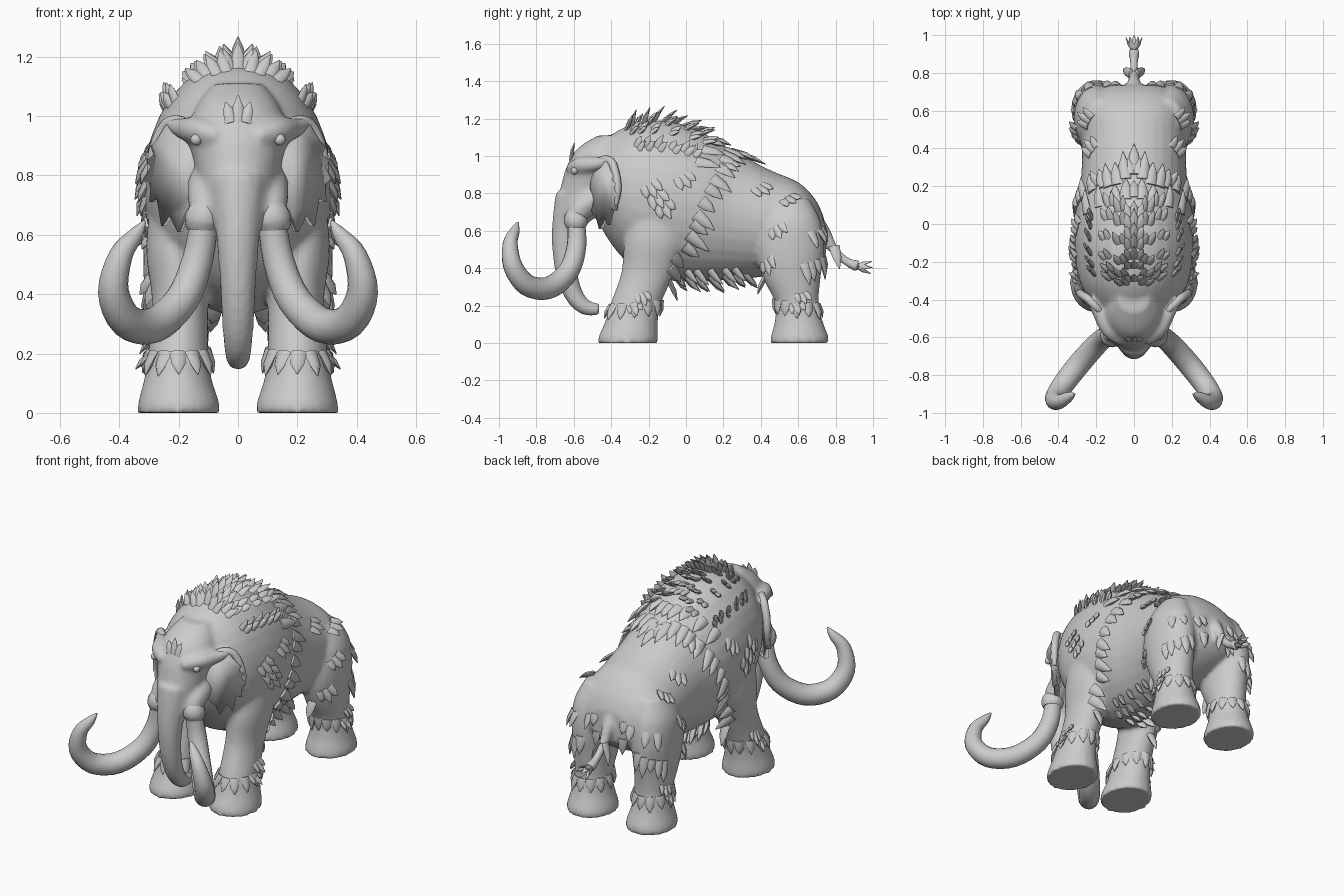
import bpy, bmesh, math, random
from mathutils import Vector as V
from mathutils.bvhtree import BVHTree

if "Cube" in bpy.data.objects:
    bpy.data.objects.remove(bpy.data.objects["Cube"])

random.seed(4)
X = V((1, 0, 0))


def catmull(rows, n=4):
    """Smoothly resample a list of number tuples."""
    out = []
    for i in range(len(rows) - 1):
        a, b, c, d = (rows[max(0, min(len(rows) - 1, i + k))] for k in (-1, 0, 1, 2))
        for j in range(n):
            t = j / n
            out.append([0.5 * (2 * q + (r - p) * t + (2 * p - 5 * q + 4 * r - s) * t * t
                               + (3 * q - p - 3 * r + s) * t ** 3)
                        for p, q, r, s in zip(a, b, c, d)])
    return out + [list(rows[-1])]


def loft(bm, rings, seg=20):
    """Skin closed rings given as (centre, u radius, v radius)."""
    loops = []
    for c, u, v in rings:
        loops.append([bm.verts.new(c + u * math.cos(a) + v * math.sin(a))
                      for a in (2 * math.pi * k / seg for k in range(seg))])
    for a, b in zip(loops, loops[1:]):
        for k in range(seg):
            m = (k + 1) % seg
            bm.faces.new((a[k], a[m], b[m], b[k]))
    bm.faces.new(loops[0])
    bm.faces.new(loops[-1])


def tube(bm, pts, ref=X, seg=16):
    """Tapered tube through (x, y, z, radius) points."""
    p = catmull(pts)
    rings = []
    for i, q in enumerate(p):
        t = (V(p[min(i + 1, len(p) - 1)][:3]) - V(p[max(i - 1, 0)][:3])).normalized()
        v = t.cross(ref).normalized()
        rings.append((V(q[:3]), v.cross(t) * q[3], v * q[3]))
    loft(bm, rings, seg)


def finish(name, bm, mirror=False, angle=60):
    bmesh.ops.recalc_face_normals(bm, faces=bm.faces)
    me = bpy.data.meshes.new(name)
    bm.to_mesh(me)
    bm.free()
    ob = bpy.data.objects.new(name, me)
    bpy.context.collection.objects.link(ob)
    bpy.ops.object.select_all(action='DESELECT')
    ob.select_set(True)
    bpy.context.view_layer.objects.active = ob
    bpy.ops.object.shade_smooth_by_angle(angle=math.radians(angle))
    if mirror:
        ob.modifiers.new("mirror", 'MIRROR').use_mirror_merge = False
    return ob


# torso: y, top, bottom, half width
bm = bmesh.new()
torso = [(-.48, 1.05, .68, .15), (-.42, 1.1, .56, .22), (-.3, 1.165, .42, .29),
         (-.12, 1.19, .34, .318), (.06, 1.14, .33, .31), (.25, 1.03, .34, .28),
         (.45, .925, .36, .275), (.6, .86, .4, .27), (.69, .77, .45, .22), (.735, .68, .5, .13)]
loft(bm, [(V((0, y, (t + b) / 2)), X * w, V((0, 0, (t - b) / 2)))
          for y, t, b, w in catmull(torso)], 32)

# head: z, front, back, half width
head = [(1.11, -.47, -.33, .08), (1.04, -.58, -.3, .135), (.94, -.64, -.3, .17),
        (.85, -.665, -.32, .15), (.75, -.69, -.38, .125), (.66, -.705, -.5, .095),
        (.6, -.71, -.57, .07)]
loft(bm, [(V((0, (f + b) / 2, z)), X * w, V((0, (b - f) / 2, 0)))
          for z, f, b, w in catmull(head)], 28)

# trunk
tube(bm, [(0, -.6, .78, .1), (0, -.635, .65, .08), (0, -.65, .5, .065), (0, -.635, .36, .057),
          (0, -.595, .25, .05), (0, -.535, .19, .042), (0, -.465, .18, .032)])

# legs: z, front, back, inner x, outer x
front_leg = [(0, -.47, -.15, .06, .34), (.04, -.465, -.15, .065, .335), (.12, -.43, -.15, .09, .315),
             (.22, -.4, -.13, .1, .3), (.38, -.345, -.06, .1, .29), (.55, -.33, 0, .1, .31),
             (.75, -.29, -.03, .12, .29)]
rear_leg = [(0, .45, .765, .06, .335), (.04, .455, .76, .065, .33), (.12, .475, .73, .09, .31),
            (.22, .475, .71, .1, .3), (.35, .41, .72, .09, .31), (.5, .37, .74, .08, .32),
            (.65, .4, .72, .08, .31), (.77, .47, .66, .1, .25)]
for leg in (front_leg, rear_leg):
    for s in (1, -1):
        loft(bm, [(V((s * (i + o) / 2, (f + b) / 2, z)), X * (o - i) / 2, V((0, (b - f) / 2, 0)))
                  for z, f, b, i, o in catmull(leg)], 24)

# brow ridges, cheeks and tail blend into the body
for s in (1, -1):
    tube(bm, [(s * .06, -.62, .93, .03), (s * .13, -.56, .95, .045), (s * .19, -.46, .96, .035),
              (s * .25, -.39, .985, .012)], V((0, 0, 1)))
    tube(bm, [(s * .1, -.48, .78, .07), (s * .105, -.56, .72, .065), (s * .11, -.6, .655, .05)])
tube(bm, [(0, .66, .68, .06), (0, .74, .59, .035), (0, .79, .5, .026), (0, .86, .435, .024),
          (0, .92, .41, .034)])
body = finish("body", bm, angle=180)
rem = body.modifiers.new("blend", 'REMESH')
rem.mode, rem.voxel_size, rem.use_smooth_shade = 'VOXEL', .013, True
smo = body.modifiers.new("soften", 'SMOOTH')
smo.factor, smo.iterations = .5, 5
skin = BVHTree.FromObject(body, bpy.context.evaluated_depsgraph_get())

# tusks
bm = bmesh.new()
tube(bm, [(.11, -.59, .68, .046), (.135, -.585, .52, .052), (.19, -.63, .38, .057),
          (.285, -.735, .295, .06), (.375, -.85, .31, .058), (.42, -.925, .41, .052),
          (.395, -.94, .53, .04), (.345, -.915, .6, .026), (.315, -.9, .645, .006)],
     V((.75, .66, 0)))
finish("tusks", bm, True)

# tusk sleeves with a ragged collar
bm = bmesh.new()
tube(bm, [(.105, -.575, .71, .045), (.112, -.588, .67, .062), (.118, -.588, .64, .062),
          (.12, -.588, .615, .05)])
finish("tusk_sleeves", bm, True)

# ears: ragged flap and thick rim
bm = bmesh.new()
outline = [(.13, .94), (.18, .975), (.235, .97), (.265, .92), (.285, .9), (.275, .87), (.3, .85),
           (.285, .83), (.305, .79), (.285, .77), (.29, .71), (.265, .72), (.25, .63), (.225, .67),
           (.195, .61), (.175, .67), (.155, .69), (.13, .75)]
bm.faces.new([bm.verts.new((x, -.51 + (x - .13) * .85, z)) for x, z in outline])
ears = finish("ears", bm)
sol = ears.modifiers.new("thick", 'SOLIDIFY')
sol.thickness, sol.offset = .028, 0
ears.modifiers.new("mirror", 'MIRROR').use_mirror_merge = False
bm = bmesh.new()
tube(bm, [(.15, -.49, .94, .014), (.19, -.45, .98, .02), (.24, -.4, .97, .022),
          (.275, -.375, .9, .022), (.288, -.365, .82, .02), (.28, -.375, .74, .012)],
     V((.64, -.76, 0)), 10)
finish("ear_rims", bm, True)

# eyes
bm = bmesh.new()
bmesh.ops.create_uvsphere(bm, u_segments=14, v_segments=8, radius=.02)
bmesh.ops.translate(bm, verts=bm.verts, vec=skin.find_nearest(V((.2, -.65, .87)))[0])
finish("eyes", bm, True)


def spike(bm, p, d, n, length, w):
    """One flattened, slightly bowed lock of fur."""
    s = d.cross(n).normalized()
    m = s.cross(d)
    rings = [(p - d * .02, s * w, m * w * .5),
             (p + d * length * .45 + n * length * .06, s * w * .75, m * w * .45),
             (p + d * length, s * .002, m * .002)]
    loft(bm, rings, 6)


def tuft(bm, guess, flow, length, w, lift, locks=3):
    """Clump of locks planted on the nearest skin."""
    p, n = skin.find_nearest(V(guess))[:2]
    f = V(flow) - n * n.dot(V(flow))
    d = (f.normalized() + n * lift).normalized()
    s = d.cross(n).normalized()
    for k in range(locks):
        o = k - (locks - 1) / 2
        ln = length * (1 - .3 * abs(o)) * random.uniform(.85, 1.1)
        spike(bm, p + s * o * w * 1.1, (d + s * o * .3).normalized(), n, ln, w)


def row(bm, path, count, flow, length, w, lift, locks=1):
    pts = catmull(path, 8)
    for k in range(count):
        q = pts[round(k * (len(pts) - 1) / max(1, count - 1))]
        tuft(bm, q, flow, length * random.uniform(.75, 1.2), w, lift, locks)


BACK = (0, 1, -.3)
# mane along the crest and shoulders
bm = bmesh.new()
for k in range(7):
    tuft(bm, (0, -.33 + k * .075, 1.3), BACK, .1 - .003 * k, .026, 1.5 - .15 * k)
row(bm, [(.07, -.33, 1.2), (.09, -.15, 1.25), (.09, .12, 1.2)], 6, BACK, .08, .025, 1.1, 2)
row(bm, [(.16, -.3, 1.2), (.2, -.12, 1.2), (.17, .15, 1.15)], 6, BACK, .07, .025, .9, 2)
row(bm, [(.26, -.26, 1.08), (.3, -.1, 1.08), (.28, .06, 1.05)], 6, (0, .6, .6), .075, .024, 1.0, 2)
tuft(bm, (0, -.65, 1.02), (0, -.1, 1), .07, .024, .35)
finish("mane", bm, True)

# cape fringe behind the shoulder
bm = bmesh.new()
row(bm, [(0, .36, 1.1), (.12, .27, 1.1), (.25, .2, .95), (.33, .1, .75), (.33, .03, .55),
         (.28, -.02, .37)], 16, (0, .75, -.65), .11, .035, .16)
row(bm, [(0, .2, 1.15), (.12, .16, 1.12), (.27, .08, .98)], 5, BACK, .1, .035, .25)
finish("cape_fringe", bm, True)

# belly fringe
bm = bmesh.new()
for x in (0, .1, .2):
    row(bm, [(x, -.04, .3), (x, .14, .3), (x, .33, .3)], 7, (0, .6, -.4), .085, .032, 1.1)
finish("belly_fringe", bm, True)

# rump and thigh fringe
bm = bmesh.new()
row(bm, [(.05, .8, .5), (.18, .8, .45), (.3, .74, .42), (.36, .66, .4)], 7, (0, .2, -1), .085, .03, .3)
row(bm, [(.1, .8, .62), (.2, .77, .6), (.32, .7, .58)], 4, (0, .2, -1), .07, .028, .35)
finish("rump_fringe", bm, True)

# scattered flank tufts: x, y, z
bm = bmesh.new()
for x, y, z in [(.4, -.16, .78), (.4, -.12, .72), (.4, -.2, .84), (.4, .46, .62), (.3, .42, .88),
                (.3, .55, .84), (.4, .35, .4), (.25, .25, 1), (.4, .0, .9)]:
    tuft(bm, (x, y, z), (0, .5, -.8), .075, .028, .4)
finish("flank_tufts", bm, True)

# fur cuffs above the feet
bm = bmesh.new()
for cy, z in ((-.275, .2), (.59, .2)):
    for k in range(12):
        a = k * math.pi / 6
        tuft(bm, (.2 + .16 * math.cos(a), cy + .18 * math.sin(a), z), (0, 0, -1),
             .065, .03, .2, 1)
    for dz in (0, .05):
        tuft(bm, (.36, cy + dz, z + dz), (0, .3, -1), .06, .022, .7, 3)
finish("leg_cuffs", bm, True)

# tail tuft
bm = bmesh.new()
base = V((0, .915, .41))
for a in range(6):
    r = a * math.pi / 3
    d = V((math.cos(r) * .6, 1, math.sin(r) * .5 - .1)).normalized()
    spike(bm, base, d, V((math.cos(r), 0, math.sin(r))), .085, .02)
spike(bm, base, V((0, 1, -.1)).normalized(), V((0, 0, 1)), .085, .024)
finish("tail_tuft", bm)
